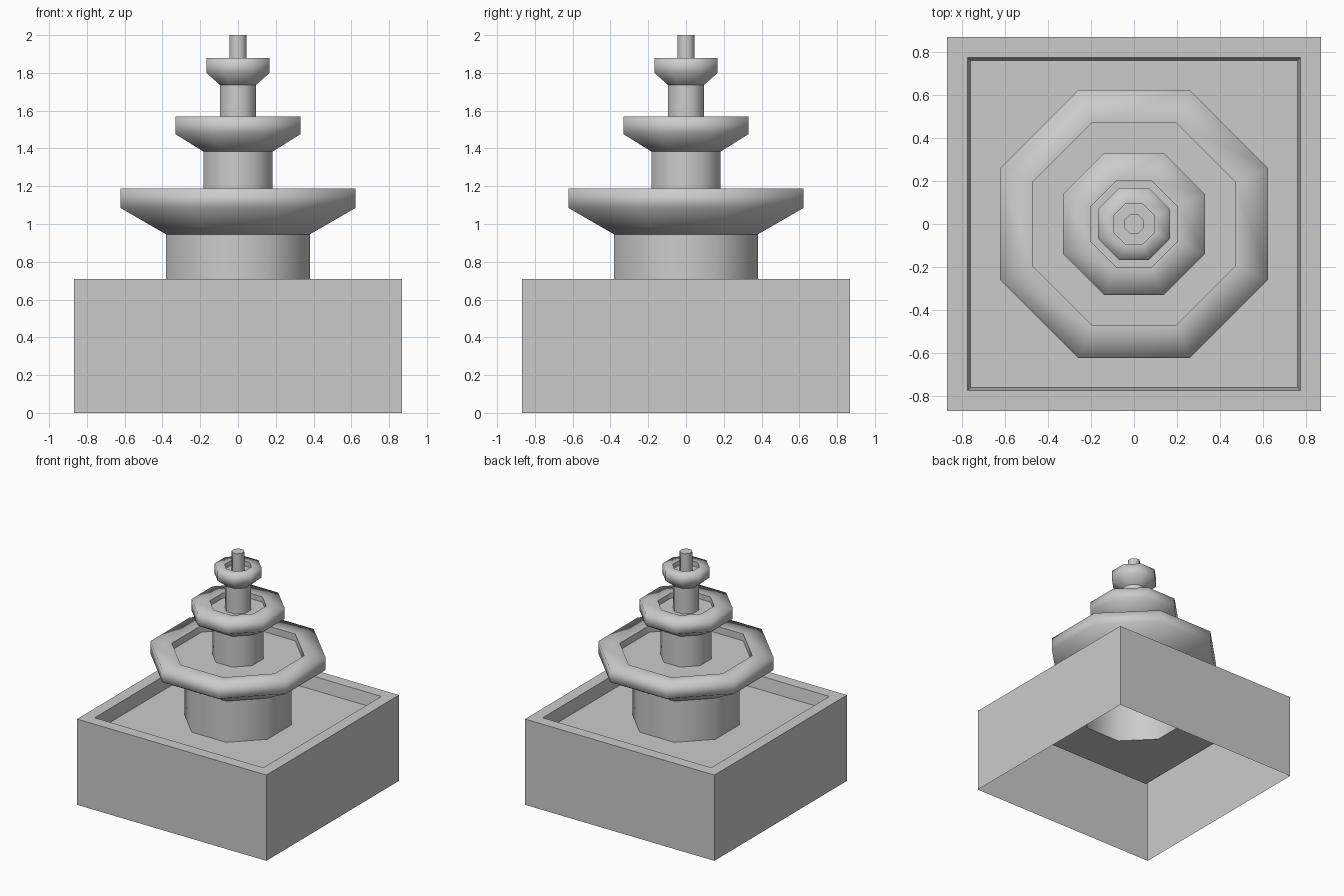
import bpy, bmesh, math

if "Cube" in bpy.data.objects:
    bpy.data.objects.remove(bpy.data.objects["Cube"])


def ring(bm, apothem, z, n):
    """n-sided loop of vertices with flats facing the axes."""
    r = apothem / math.cos(math.pi / n)
    step = 2 * math.pi / n
    return [bm.verts.new((r * math.cos((i + .5) * step),
                          r * math.sin((i + .5) * step), z)) for i in range(n)]


def skin(bm, profile, n, smooth):
    """Stack loops along a profile of (apothem, z, sharp) and join them."""
    loops = [ring(bm, a, z, n) for a, z, _ in profile]
    for lo, hi in zip(loops, loops[1:]):
        for i in range(n):
            j = (i + 1) % n
            bm.faces.new((lo[i], lo[j], hi[j], hi[i])).smooth = smooth
    for loop, (_, _, sharp) in zip(loops, profile):
        if sharp:
            for i in range(n):
                bm.edges.get((loop[i], loop[(i + 1) % n])).smooth = False
    return loops


def finish(bm, name):
    mesh = bpy.data.meshes.new(name)
    bm.to_mesh(mesh)
    bm.free()
    bpy.context.collection.objects.link(bpy.data.objects.new(name, mesh))


FLOOR = 0.605

# Square base: open underneath, recessed basin with a hole under the column
bm = bmesh.new()
square = skin(bm, [(.867, 0, True), (.867, .71, True), (.772, .71, True),
                   (.758, FLOOR, True)], 4, False)[-1]
octagon = ring(bm, .38, FLOOR, 8)
for k in range(4):
    a, b, c = octagon[2 * k], octagon[2 * k + 1], octagon[(2 * k + 2) % 8]
    bm.faces.new((square[k], b, a))
    bm.faces.new((square[k], square[(k + 1) % 4], c, b))
finish(bm, "basin_base")

# Tiers: column radius, base z, neck z, bowl radius, rim low/high z,
# inner rim radius, bowl floor z, next column radius
tiers = [
    ("lower_tier", .38, FLOOR, .945, .622, 1.085, 1.187, .47, 1.13, .182),
    ("middle_tier", .182, 1.13, 1.383, .33, 1.475, 1.568, .20, 1.525, .094),
    ("upper_tier", .094, 1.525, 1.735, .167, 1.80, 1.88, .095, 1.84, .045),
]
for name, col, z0, neck, bowl, low, high, inner, floor, nxt in tiers:
    bm = bmesh.new()
    skin(bm, [(col, z0, True), (col, neck, True), (bowl, low, False),
              (bowl, high, False), (inner, high, True), (inner, floor, True),
              (nxt, floor, True)], 8, True)
    finish(bm, name)

# Spout on top
bm = bmesh.new()
top = skin(bm, [(.045, 1.84, True), (.045, 2.0, True)], 8, True)[-1]
bm.faces.new(top)
finish(bm, "spout")
